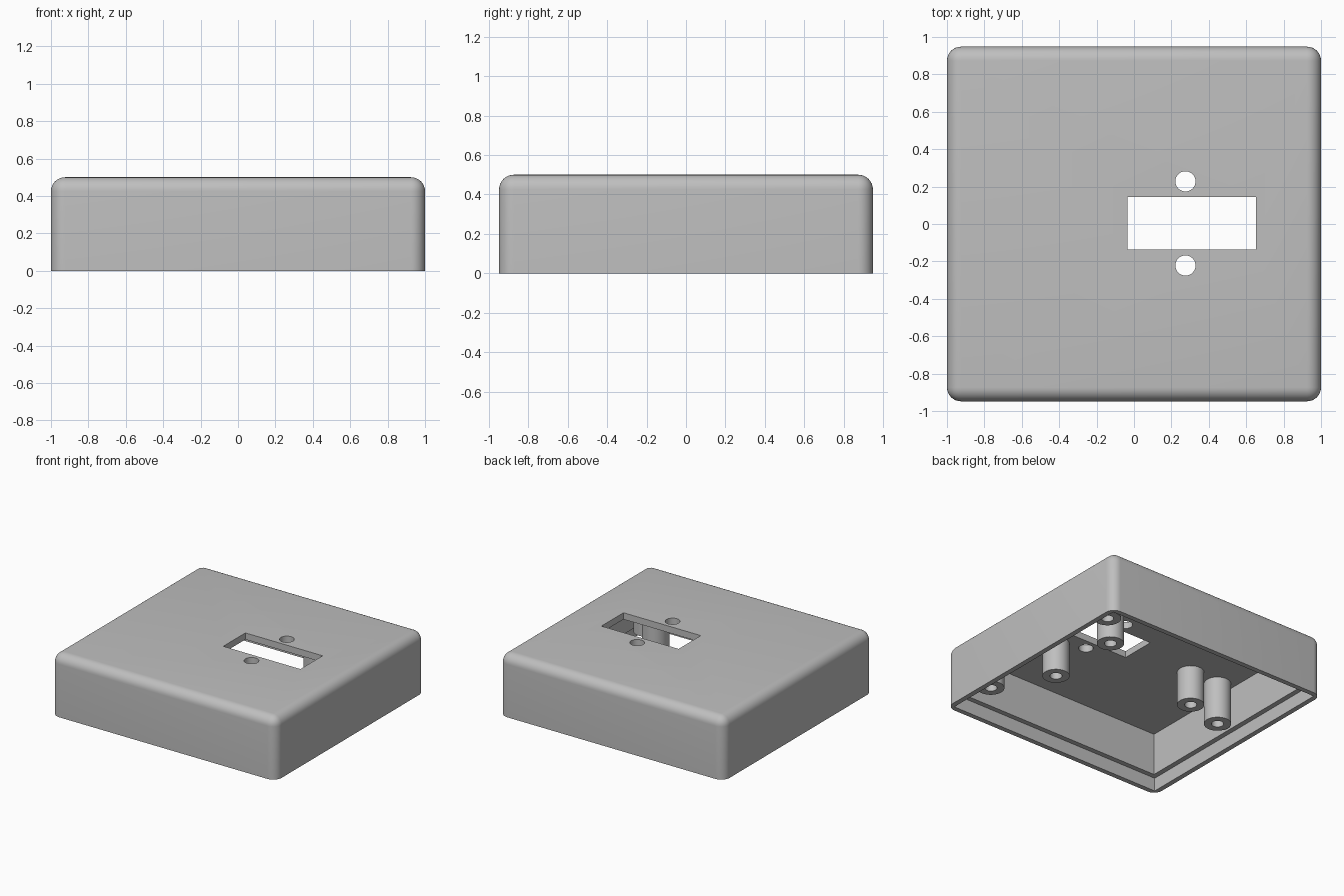
import bpy, bmesh, math
from mathutils import Vector

if "Cube" in bpy.data.objects:
    bpy.data.objects.remove(bpy.data.objects["Cube"], do_unlink=True)

# Main dimensions
HALF_X, HALF_Y, HEIGHT = 1.0, 0.948, 0.5
ROUND = 0.075          # outer edge radius
WALL, LIP = 0.08, 0.04  # wall thickness, thinner wall at the lid recess
CEILING, LEDGE = 0.447, 0.107

grey = bpy.data.materials.new("plastic_grey")
grey.use_nodes = True
GREY = (0.52, 0.52, 0.52, 1)
grey.diffuse_color = GREY
grey.node_tree.nodes["Principled BSDF"].inputs["Base Color"].default_value = GREY


def finish(name, bm):
    bmesh.ops.recalc_face_normals(bm, faces=bm.faces)
    mesh = bpy.data.meshes.new(name)
    bm.to_mesh(mesh)
    bm.free()
    mesh.materials.append(grey)
    obj = bpy.data.objects.new(name, mesh)
    bpy.context.collection.objects.link(obj)
    return obj


def box_bm(low, high):
    bm = bmesh.new()
    bmesh.ops.create_cube(bm, size=1)
    low, high = Vector(low), Vector(high)
    bmesh.ops.scale(bm, vec=high - low, verts=bm.verts)
    bmesh.ops.translate(bm, vec=(low + high) / 2, verts=bm.verts)
    return bm


def cylinder_bm(x, y, radius, low, high):
    bm = bmesh.new()
    bmesh.ops.create_cone(bm, cap_ends=True, segments=32, radius1=radius,
                          radius2=radius, depth=high - low)
    bmesh.ops.translate(bm, vec=(x, y, (low + high) / 2), verts=bm.verts)
    return bm


def activate(obj):
    bpy.ops.object.select_all(action='DESELECT')
    obj.select_set(True)
    bpy.context.view_layer.objects.active = obj


def smooth(obj):
    activate(obj)
    bpy.ops.object.shade_smooth_by_angle(angle=math.radians(35))


def cut(obj, bm):
    cutter = finish("cutter", bm)
    cutter.hide_render = True
    mod = obj.modifiers.new("cut", 'BOOLEAN')
    mod.operation, mod.solver, mod.object = 'DIFFERENCE', 'EXACT', cutter
    activate(obj)
    bpy.ops.object.modifier_apply(modifier=mod.name)
    bpy.data.objects.remove(cutter, do_unlink=True)


# Shell: block rounded on every edge except around the open bottom
bm = box_bm((-HALF_X, -HALF_Y, 0), (HALF_X, HALF_Y, HEIGHT))
upper = [e for e in bm.edges if any(v.co.z > 0.1 for v in e.verts)]
bmesh.ops.bevel(bm, geom=upper, offset=ROUND, segments=8, profile=0.5,
                affect='EDGES', clamp_overlap=True)
shell = finish("enclosure_shell", bm)

# Inner cavity and the wider lid recess around the rim
for wall, top in ((WALL, CEILING), (LIP, LEDGE)):
    x, y = HALF_X - wall, HALF_Y - wall
    cut(shell, box_bm((-x, -y, -0.1), (x, y, top)))

# Connector slot with a screw hole on each side
cut(shell, box_bm((-0.035, -0.137, 0.3), (0.652, 0.144, 0.6)))
for y in (-0.222, 0.228):
    cut(shell, cylinder_bm(0.275, y, 0.054, 0.3, 0.6))
smooth(shell)


# Hollow screw posts hanging from the ceiling
def screw_post(name, x, y, bottom):
    bm = bmesh.new()
    outer, bore = 0.1, 0.045
    profile = [(outer, CEILING), (outer, bottom), (bore, bottom), (bore, CEILING)]
    verts = [bm.verts.new((r, 0, z)) for r, z in profile]
    edges = [bm.edges.new(pair) for pair in zip(verts, verts[1:])]
    bmesh.ops.spin(bm, geom=verts + edges, cent=(0, 0, 0), axis=(0, 0, 1),
                   angle=math.tau, steps=32)
    bmesh.ops.remove_doubles(bm, verts=bm.verts, dist=0.0005)
    bmesh.ops.translate(bm, vec=(x, y, 0), verts=bm.verts)
    smooth(finish(name, bm))


# Three long posts for the lid, three shorter ones for the circuit board
for kind, bottom, single_x, pair_x, pair_y in (
        ("lid_post", LEDGE, -0.8, 0.813, 0.666),
        ("board_post", 0.173, -0.543, 0.487, 0.311)):
    screw_post(kind + "_right", single_x, 0, bottom)
    screw_post(kind + "_front", pair_x, -pair_y, bottom)
    screw_post(kind + "_back", pair_x, pair_y, bottom)
